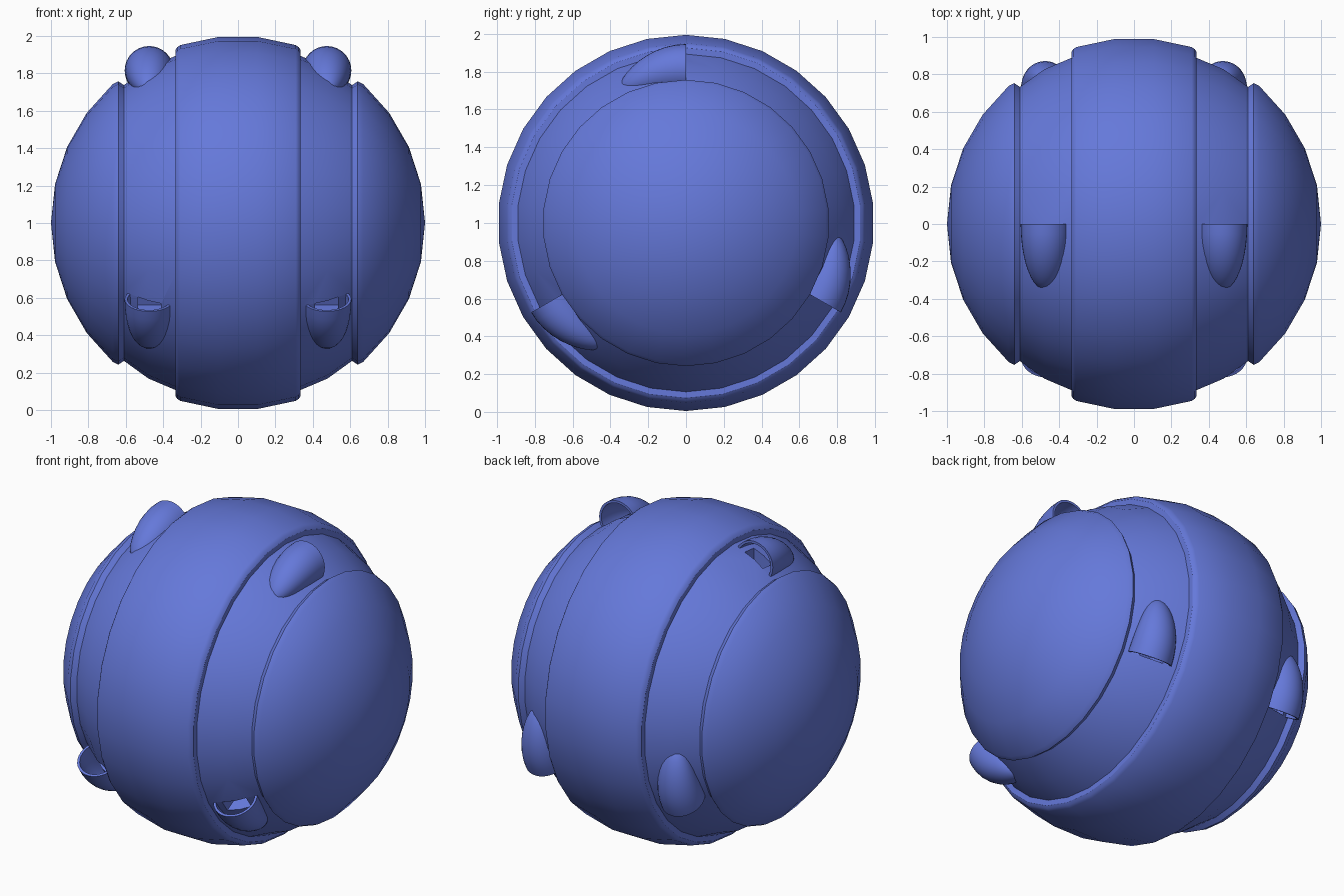
import bpy, bmesh, math
from mathutils import Matrix, Vector

if "Cube" in bpy.data.objects:
    bpy.data.objects.remove(bpy.data.objects["Cube"])

blue = bpy.data.materials.new("blue")
blue.diffuse_color = (0.13, 0.19, 0.70, 1)
blue.use_nodes = True
blue.node_tree.nodes["Principled BSDF"].inputs["Base Color"].default_value = blue.diffuse_color
CENTRE = Matrix.Translation((0, 0, 1))


def make_object(name, bm):
    bmesh.ops.remove_doubles(bm, verts=bm.verts[:], dist=1e-5)
    bmesh.ops.recalc_face_normals(bm, faces=bm.faces[:])
    mesh = bpy.data.meshes.new(name)
    bm.to_mesh(mesh)
    bm.free()
    mesh.materials.append(blue)
    obj = bpy.data.objects.new(name, mesh)
    bpy.context.collection.objects.link(obj)
    return obj


def select_only(obj):
    bpy.ops.object.select_all(action='DESELECT')
    obj.select_set(True)
    bpy.context.view_layer.objects.active = obj


def smooth(obj):
    select_only(obj)
    bpy.ops.object.shade_smooth_by_angle(angle=math.radians(30))


def skin(bm, rings):
    """Bridge successive rings; a ring with one point is a pole."""
    rows = [[bm.verts.new(p) for p in r] for r in rings]
    for a, b in zip(rows, rows[1:]):
        n = max(len(a), len(b))
        for i in range(n):
            j = (i + 1) % n
            if len(a) == 1:
                bm.faces.new((a[0], b[i], b[j]))
            elif len(b) == 1:
                bm.faces.new((a[i], b[0], a[j]))
            else:
                bm.faces.new((a[i], b[i], b[j], a[j]))


# Body: grooved ball turned around the x axis
half = [(math.cos(math.radians(12 * k)), math.sin(math.radians(12 * k))) for k in range(5)]
half += [(0.64, 0.757), (0.61, 0.737), (0.48, 0.831), (0.335, 0.893),
         (0.335, 0.925), (0.325, 0.94), (0.309, 0.951), (0.1045, 0.9945)]
profile = half + [(-x, r) for x, r in reversed(half)]
SEG = 30
rings = []
for x, r in profile:
    if r < 1e-6:
        rings.append([CENTRE @ Vector((x, 0, 0))])
    else:
        rings.append([CENTRE @ Vector((x, r * math.sin(math.tau * i / SEG), r * math.cos(math.tau * i / SEG)))
                      for i in range(SEG)])
bm = bmesh.new()
skin(bm, rings)
body = make_object("ball_body", bm)

# Small vent recesses cut into the grooves beneath each pod
bm = bmesh.new()
for side in (-1, 1):
    for k in range(3):
        m = (CENTRE @ Matrix.Rotation(math.tau * k / 3, 4, 'X')
             @ Matrix.Translation((side * 0.473, -0.045, 0.82))
             @ Matrix.Diagonal((0.125, 0.09, 0.2, 1)))
        bmesh.ops.create_cube(bm, size=1, matrix=m)
cutter = make_object("vent_cutter", bm)
cutter.hide_render = True
mod = body.modifiers.new("vents", 'BOOLEAN')
mod.operation = 'DIFFERENCE'
mod.solver = 'EXACT'
mod.object = cutter
select_only(body)
bpy.ops.object.modifier_apply(modifier=mod.name)
bpy.data.objects.remove(cutter)
smooth(body)


# Thruster pods: hollow half teardrops lying in the grooves
def pod_ring(a, radius, length, m):
    y = -length * math.sin(a)
    r = radius * math.cos(a)
    z = 0.815 - 0.8 * y * y
    if r < 1e-6:
        return [m @ Vector((0, y, z))]
    return [m @ Vector((r * math.cos(math.tau * i / 32), y, z + r * math.sin(math.tau * i / 32)))
            for i in range(32)]


STEPS = 10
for side, label in ((-1, "left"), (1, "right")):
    for k in range(3):
        m = (CENTRE @ Matrix.Rotation(math.tau * k / 3, 4, 'X')
             @ Matrix.Translation((side * 0.475, 0, 0)))
        angles = [math.pi / 2 * i / STEPS for i in range(STEPS + 1)]
        rings = [pod_ring(a, 0.131, 0.35, m) for a in reversed(angles)]
        rings += [pod_ring(a, 0.116, 0.33, m) for a in angles]
        bm = bmesh.new()
        skin(bm, rings)
        smooth(make_object(f"thruster_pod_{label}_{k + 1}", bm))
